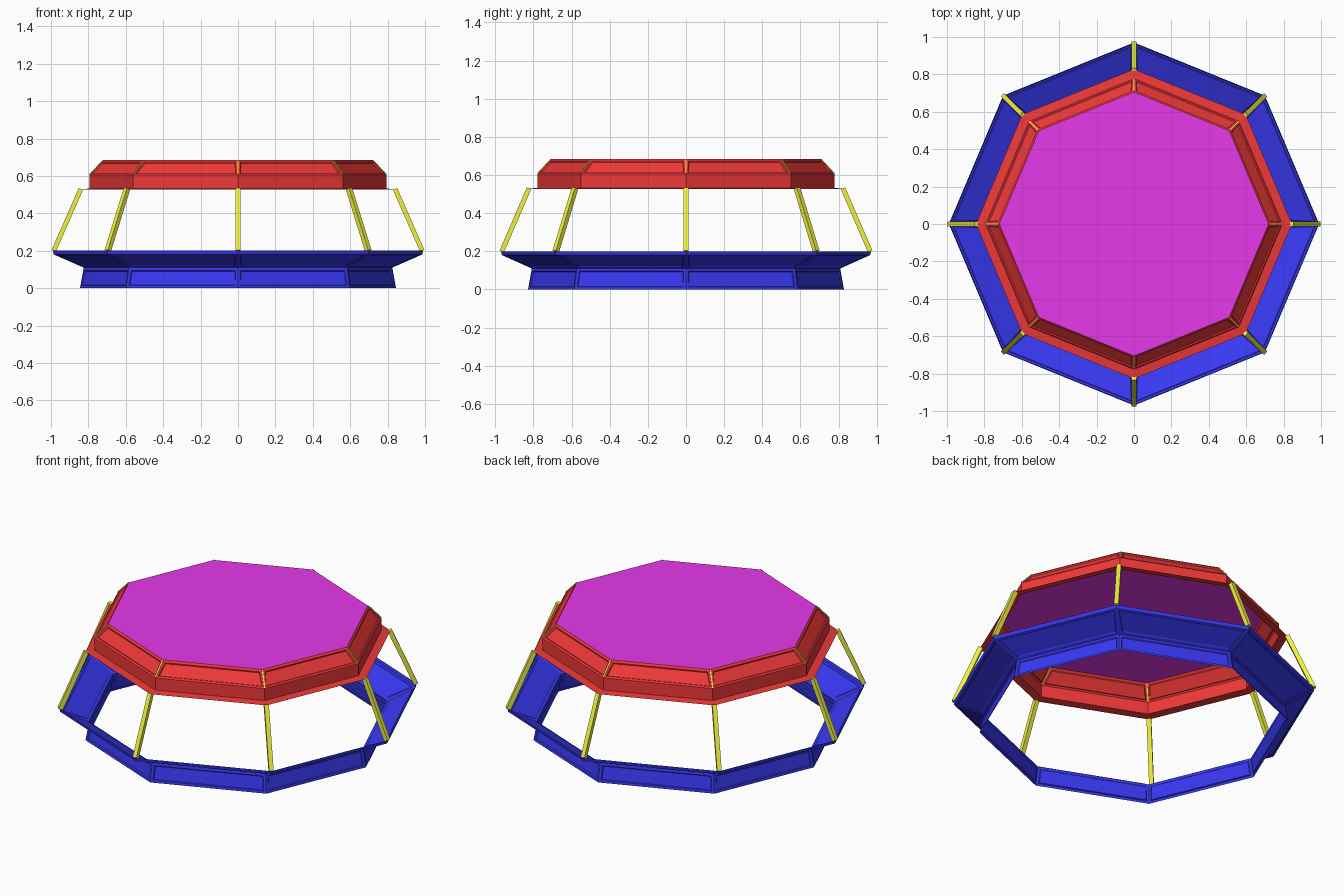
import bpy, bmesh
from math import cos, sin, pi
from mathutils import Vector

if "Cube" in bpy.data.objects:
    bpy.data.objects.remove(bpy.data.objects["Cube"])

SIDES, Y_SCALE = 8, 0.98


def material(name, rgb):
    m = bpy.data.materials.new(name)
    m.diffuse_color = (*rgb, 1)
    m.use_nodes = True
    m.node_tree.nodes["Principled BSDF"].inputs["Base Color"].default_value = m.diffuse_color
    return m


BLUE = material("blue", (0.04, 0.04, 0.9))
RED = material("red", (0.87, 0.04, 0.04))
YELLOW = material("yellow", (0.87, 0.87, 0.05))
MAGENTA = material("magenta", (0.8, 0.04, 0.82))


def corner(i, r, z):
    a = 2 * pi * i / SIDES
    return Vector((r * cos(a), r * sin(a) * Y_SCALE, z))


def finish(bm, name, mat):
    me = bpy.data.meshes.new(name)
    bm.to_mesh(me)
    bm.free()
    me.materials.append(mat)
    ob = bpy.data.objects.new(name, me)
    bpy.context.collection.objects.link(ob)
    return ob


def ring(name, profile, mat, panels):
    """Octagonal shell from a (radius, z) profile; panels = {band: (inset, depth)}."""
    bm = bmesh.new()
    rows = [[bm.verts.new(corner(i, r, z)) for i in range(SIDES)] for r, z in profile]
    bands = []
    for lo, hi in zip(rows, rows[1:]):
        bands.append([bm.faces.new((lo[i], lo[(i + 1) % SIDES], hi[(i + 1) % SIDES], hi[i]))
                      for i in range(SIDES)])
    bm.normal_update()
    for band, (inset, depth) in panels.items():
        faces = bands[band]
        # flat border, then a sunken panel
        bmesh.ops.inset_individual(bm, faces=faces, thickness=inset, depth=0)
        bmesh.ops.inset_individual(bm, faces=faces, thickness=0.006, depth=-depth)
    return finish(bm, name, mat)


def bars(name, start, end, width, mat):
    """Eight square bars, one per corner, between two (radius, z) points."""
    bm = bmesh.new()
    for i in range(SIDES):
        p, q = corner(i, *start), corner(i, *end)
        along = (q - p).normalized()
        side = along.cross(Vector((p.x, p.y, 0))).normalized() * width / 2
        out = side.cross(along).normalized() * width / 2
        ends = [[bm.verts.new(c + side * s + out * o)
                 for s, o in ((-1, -1), (1, -1), (1, 1), (-1, 1))] for c in (p, q)]
        a, b = ends
        bm.faces.new(a)
        bm.faces.new(b)
        for k in range(4):
            bm.faces.new((a[k], a[(k + 1) % 4], b[(k + 1) % 4], b[k]))
    bmesh.ops.recalc_face_normals(bm, faces=bm.faces)
    return finish(bm, name, mat)


# Lower wall with sunken panels, flaring out to a rim
ring("base_ring", [(0.845, 0.0), (0.825, 0.11), (0.985, 0.18), (0.99, 0.2)],
     BLUE, {0: (0.02, 0.006), 1: (0.02, 0.003)})

# Sloped window posts
bars("window_posts", (0.985, 0.2), (0.84, 0.53), 0.025, YELLOW)

# Upper ring: flange, upright wall and sloped panelled band
ring("roof_ring", [(0.845, 0.527), (0.795, 0.533), (0.795, 0.605), (0.72, 0.685)],
     RED, {2: (0.018, 0.006)})

# Thin corner trim on the sloped roof band
bars("roof_corner_trim", (0.793, 0.607), (0.722, 0.682), 0.007, YELLOW)

# Flat roof panel
bm = bmesh.new()
bm.faces.new([bm.verts.new(corner(i, 0.72, 0.685)) for i in range(SIDES)])
finish(bm, "roof_panel", MAGENTA)
